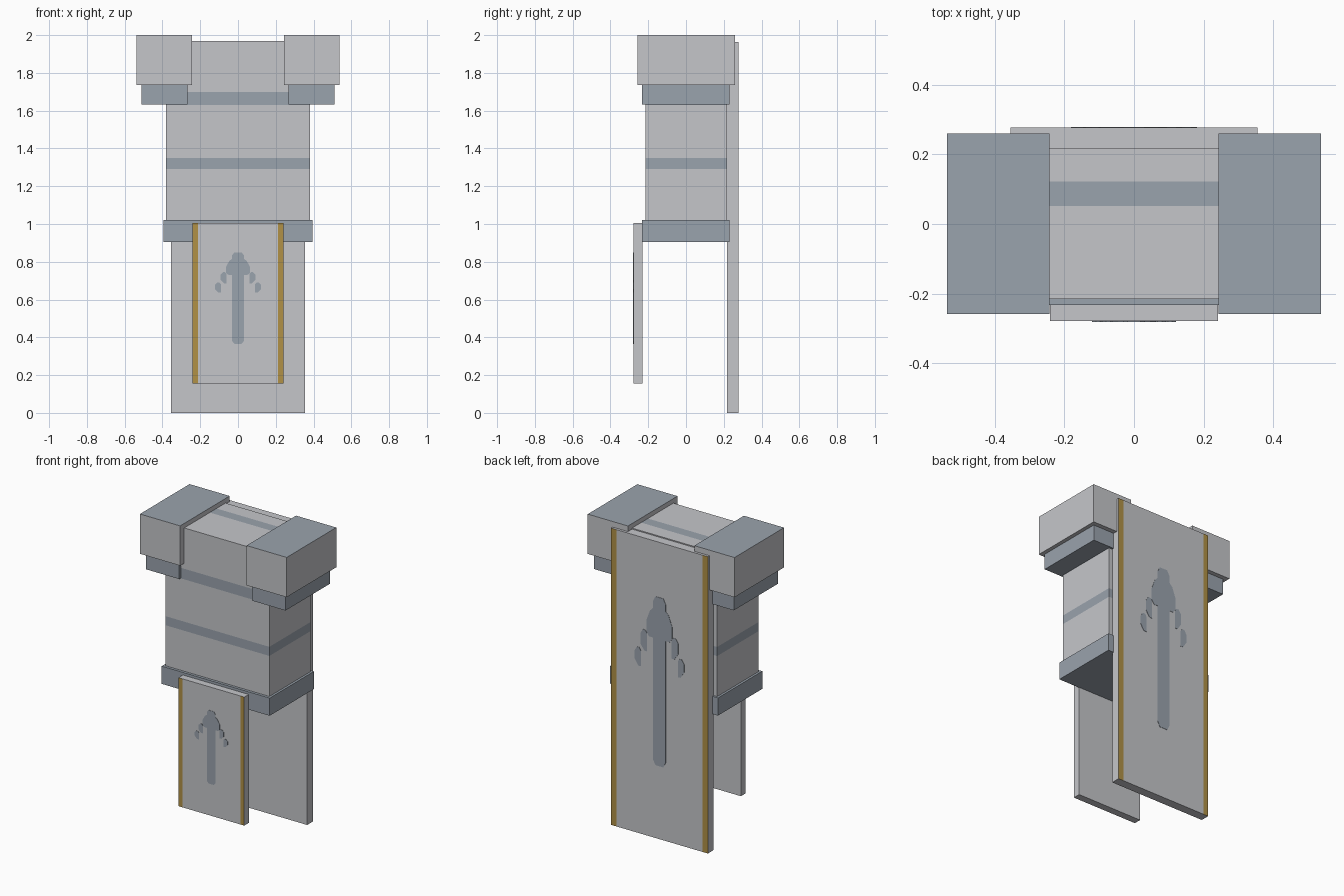
import bpy, bmesh
from mathutils import Vector

if "Cube" in bpy.data.objects:
    bpy.data.objects.remove(bpy.data.objects["Cube"])


def material(name, rgb):
    m = bpy.data.materials.new(name)
    m.diffuse_color = (*rgb, 1)
    m.use_nodes = True
    m.node_tree.nodes["Principled BSDF"].inputs["Base Color"].default_value = m.diffuse_color
    return m


LIGHT, SLATE, GOLD = 0, 1, 2
MATS = [material("light_grey", (0.558, 0.565, 0.591)),
        material("slate_grey", (0.323, 0.366, 0.418)),
        material("gold", (0.440, 0.283, 0.061))]


def finish(name, bm):
    bmesh.ops.recalc_face_normals(bm, faces=bm.faces)
    mesh = bpy.data.meshes.new(name)
    bm.to_mesh(mesh)
    bm.free()
    for m in MATS:
        mesh.materials.append(m)
    ob = bpy.data.objects.new(name, mesh)
    bpy.context.collection.objects.link(ob)
    return ob


def box(name, lo, hi, cuts=(), rule=lambda c, n: LIGHT):
    """Box from corner to corner, sliced at (axis, value) and coloured by a rule."""
    lo, hi = Vector(lo), Vector(hi)
    bm = bmesh.new()
    bmesh.ops.create_cube(bm, size=1)
    for v in bm.verts:
        v.co = (lo + hi) / 2 + v.co * (hi - lo)
    for axis, value in cuts:
        co, no = Vector(), Vector()
        co[axis], no[axis] = value, 1
        bmesh.ops.bisect_plane(bm, geom=bm.verts[:] + bm.edges[:] + bm.faces[:],
                               plane_co=co, plane_no=no)
    bm.normal_update()
    for f in bm.faces:
        f.material_index = rule(f.calc_center_median(), f.normal)
    return finish(name, bm)


def all_slate(c, n):
    return SLATE


# Torso with bands around the sides and one band across the top
def torso_rule(c, n):
    if n.z > 0.5:
        return SLATE if 0.052 < c.y < 0.122 else LIGHT
    return SLATE if 1.29 < c.z < 1.35 or 1.63 < c.z < 1.70 else LIGHT


box("torso", (-0.38, -0.215, 0.95), (0.38, 0.217, 1.97),
    [(2, 1.29), (2, 1.35), (2, 1.63), (2, 1.70), (1, 0.052), (1, 0.122)], torso_rule)

# Belt
box("belt", (-0.395, -0.233, 0.905), (0.395, 0.23, 1.022), rule=all_slate)

# Shoulder blocks with slate tops, and the pads under them
for side, s in (("left", -1), ("right", 1)):
    x0, x1 = sorted((s * 0.243, s * 0.537))
    box(side + "_shoulder", (x0, -0.258, 1.737), (x1, 0.26, 2.0),
        rule=lambda c, n: SLATE if n.z > 0.5 else LIGHT)
    x0, x1 = sorted((s * 0.267, s * 0.511))
    box(side + "_shoulder_pad", (x0, -0.233, 1.632), (x1, 0.23, 1.737), rule=all_slate)


# Hanging cloths: gold borders on the outward face only
def cloth(name, half, y0, y1, z0, z1, border, facing):
    edge = half - border
    box(name, (-half, y0, z0), (half, y1, z1), [(0, -edge), (0, edge)],
        lambda c, n: GOLD if n.y * facing > 0.5 and abs(c.x) > edge else LIGHT)


cloth("front_cloth", 0.241, -0.279, -0.23, 0.155, 1.005, 0.029, -1)
cloth("cape", 0.354, 0.217, 0.277, 0.005 - 0.005, 1.963, 0.038, 1)

# Painted arrow: half outline of the shaft and head, plus two stepped barbs per side
SHAFT = [(0.019, 0.365), (0.031, 0.38), (0.031, 0.73), (0.050, 0.73), (0.063, 0.742),
         (0.063, 0.775), (0.054, 0.79), (0.046, 0.805), (0.031, 0.815),
         (0.031, 0.835), (0.019, 0.85)]
BARBS = [(0.060, 0.092, 0.685, 0.745), (0.090, 0.121, 0.637, 0.690)]


def arrow(name, y0, y1, sx, sz, z_base):
    outlines = [SHAFT + [(-x, z) for x, z in reversed(SHAFT)]]
    for xa, xb, za, zb in BARBS:
        barb = [(xa, za), (xb - 0.018, za), (xb, za + 0.018), (xb, zb - 0.012),
                (xb - 0.012, zb), (xa + 0.008, zb), (xa, zb - 0.008)]
        outlines += [barb, [(-x, z) for x, z in barb]]
    bm = bmesh.new()
    for pts in outlines:
        face = bm.faces.new([bm.verts.new((x * sx, y0, z_base + (z - 0.365) * sz))
                             for x, z in pts])
        ext = bmesh.ops.extrude_face_region(bm, geom=[face], use_keep_orig=True)
        for g in ext["geom"]:
            if isinstance(g, bmesh.types.BMVert):
                g.co.y = y1
    for f in bm.faces:
        f.material_index = SLATE
    finish(name, bm)


arrow("front_arrow", -0.278, -0.281, 1, 1, 0.365)
arrow("cape_arrow", 0.276, 0.279, 1.5, 2.3, 0.483)
